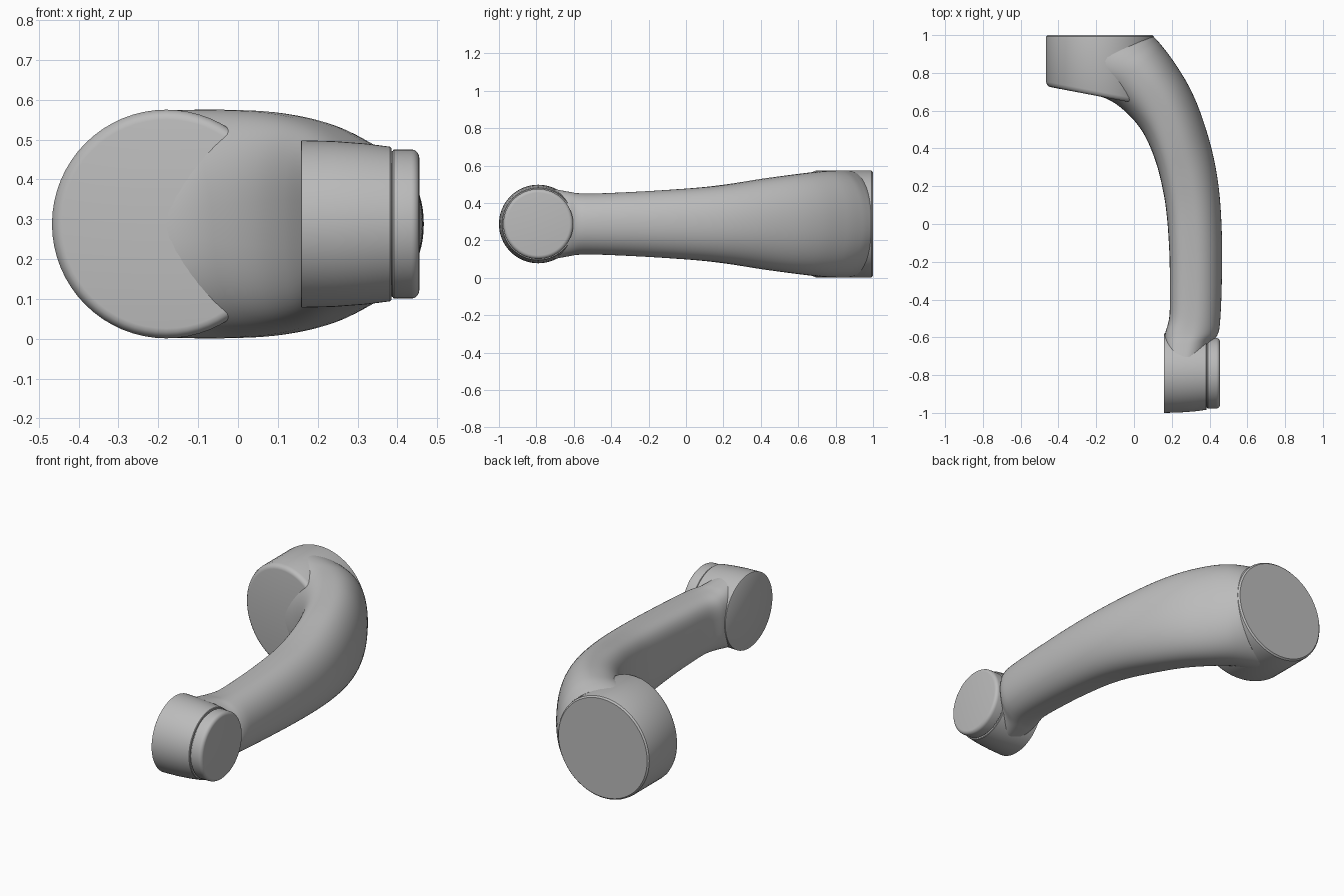
import bpy, math
from mathutils import Vector

cube = bpy.data.objects.get("Cube")
if cube:
    bpy.data.objects.remove(cube, do_unlink=True)

grey = bpy.data.materials.new("satin grey")
grey.use_nodes = True
grey.diffuse_color = (0.5, 0.5, 0.5, 1)
grey.node_tree.nodes["Principled BSDF"].inputs["Base Color"].default_value = (0.5, 0.5, 0.5, 1)

SIDES = 64
MID = 0.288  # height of the symmetry plane


def skin(name, rings):
    """Join equal rings of points into a closed tube with flat end caps."""
    n = len(rings[0])
    verts = [p for ring in rings for p in ring]
    faces = [tuple(range(n))[::-1], tuple(range(len(verts) - n, len(verts)))]
    for r in range(len(rings) - 1):
        for i in range(n):
            j = (i + 1) % n
            faces.append((r * n + i, r * n + j, r * n + n + j, r * n + n + i))
    mesh = bpy.data.meshes.new(name)
    mesh.from_pydata(verts, [], faces)
    mesh.materials.append(grey)
    obj = bpy.data.objects.new(name, mesh)
    bpy.context.collection.objects.link(obj)
    bpy.ops.object.select_all(action='DESELECT')
    obj.select_set(True)
    bpy.context.view_layer.objects.active = obj
    bpy.ops.object.mode_set(mode='EDIT')
    bpy.ops.mesh.select_all(action='SELECT')
    bpy.ops.mesh.normals_make_consistent(inside=False)
    bpy.ops.object.mode_set(mode='OBJECT')
    bpy.ops.object.shade_smooth_by_angle(angle=math.radians(35))
    return obj


def angles():
    return [2 * math.pi * i / SIDES for i in range(SIDES)]


def spline(keys, steps=8):
    """Catmull-Rom interpolation through rows of numbers."""
    rows = [Vector(k) for k in keys]
    out = []
    for i in range(len(rows) - 1):
        a, b, c = rows[max(i - 1, 0)], rows[i], rows[i + 1]
        d = rows[min(i + 2, len(rows) - 1)]
        for s in range(steps):
            t = s / steps
            out.append(0.5 * (2 * b + (c - a) * t + (2 * a - 5 * b + 4 * c - d) * t * t
                              + (3 * b - a - 3 * c + d) * t ** 3))
    return out + [rows[-1]]


def arm_section(row):
    """Upright section, round on the outer side and flatter on the inner."""
    ox, oy, ix, iy, half, inner_power = row
    ring = []
    for a in angles():
        c, s = math.cos(a), math.sin(a)
        power = 2.1 if c > 0 else inner_power
        u = math.copysign(abs(c) ** (2 / power), c)
        v = math.copysign(abs(s) ** (2 / power), s)
        ring.append(((ox + ix) / 2 + u * (ox - ix) / 2,
                     (oy + iy) / 2 + u * (oy - iy) / 2, MID + v * half))
    return ring


# Curved arm: outer x, y, inner x, y, half height, inner squareness
arm_keys = [
    (0.10, 0.995, -0.46, 0.75, 0.285, 2.0),
    (0.115, 0.98, -0.30, 0.70, 0.287, 2.1),
    (0.15, 0.94, -0.15, 0.665, 0.286, 2.3),
    (0.21, 0.86, -0.04, 0.59, 0.281, 2.6),
    (0.29, 0.73, 0.05, 0.48, 0.266, 3),
    (0.355, 0.58, 0.115, 0.33, 0.245, 3.3),
    (0.415, 0.38, 0.155, 0.17, 0.217, 3.5),
    (0.45, 0.18, 0.175, 0.03, 0.197, 3.5),
    (0.465, -0.05, 0.187, -0.15, 0.182, 3.5),
    (0.465, -0.30, 0.19, -0.33, 0.17, 3.5),
    (0.457, -0.50, 0.187, -0.49, 0.163, 3.5),
    (0.445, -0.58, 0.165, -0.58, 0.165, 3.5),
    (0.41, -0.63, 0.16, -0.64, 0.174, 3.5),
    (0.385, -0.70, 0.16, -0.71, 0.187, 3.5),
]
skin("curved_arm", [arm_section(r) for r in spline(arm_keys)])

# Large hub: y offset, radius; the front face slopes towards the arm
hub_rings = []
for y, r, slope in [(1.0, 0.277, 0), (0.992, 0.285, 0), (0.98, 0.287, 0),
                    (0.70, 0.287, 0.19), (0.685, 0.281, 0.19),
                    (0.677, 0.272, 0.19), (0.675, 0.262, 0.19)]:
    hub_rings.append([(-0.18 + r * math.cos(a), y - slope * r * math.cos(a),
                       MID + r * math.sin(a)) for a in angles()])
skin("large_hub", hub_rings)


def sideways_lathe(name, profile):
    skin(name, [[(x, -0.79 + r * math.cos(a), MID + r * math.sin(a))
                 for a in angles()] for x, r in profile])


# Small hub and its rounded cap, separated by a thin groove
sideways_lathe("small_hub", [(0.158, 0.207), (0.16, 0.21), (0.24, 0.208),
                             (0.32, 0.202), (0.382, 0.194), (0.385, 0.191)])
cap = [(0.38, 0.181), (0.388, 0.183), (0.391, 0.187)]
for k in range(6):
    a = k * math.pi / 10
    cap.append((0.435 + 0.02 * math.sin(a), 0.167 + 0.02 * math.cos(a)))
sideways_lathe("end_cap", cap)
